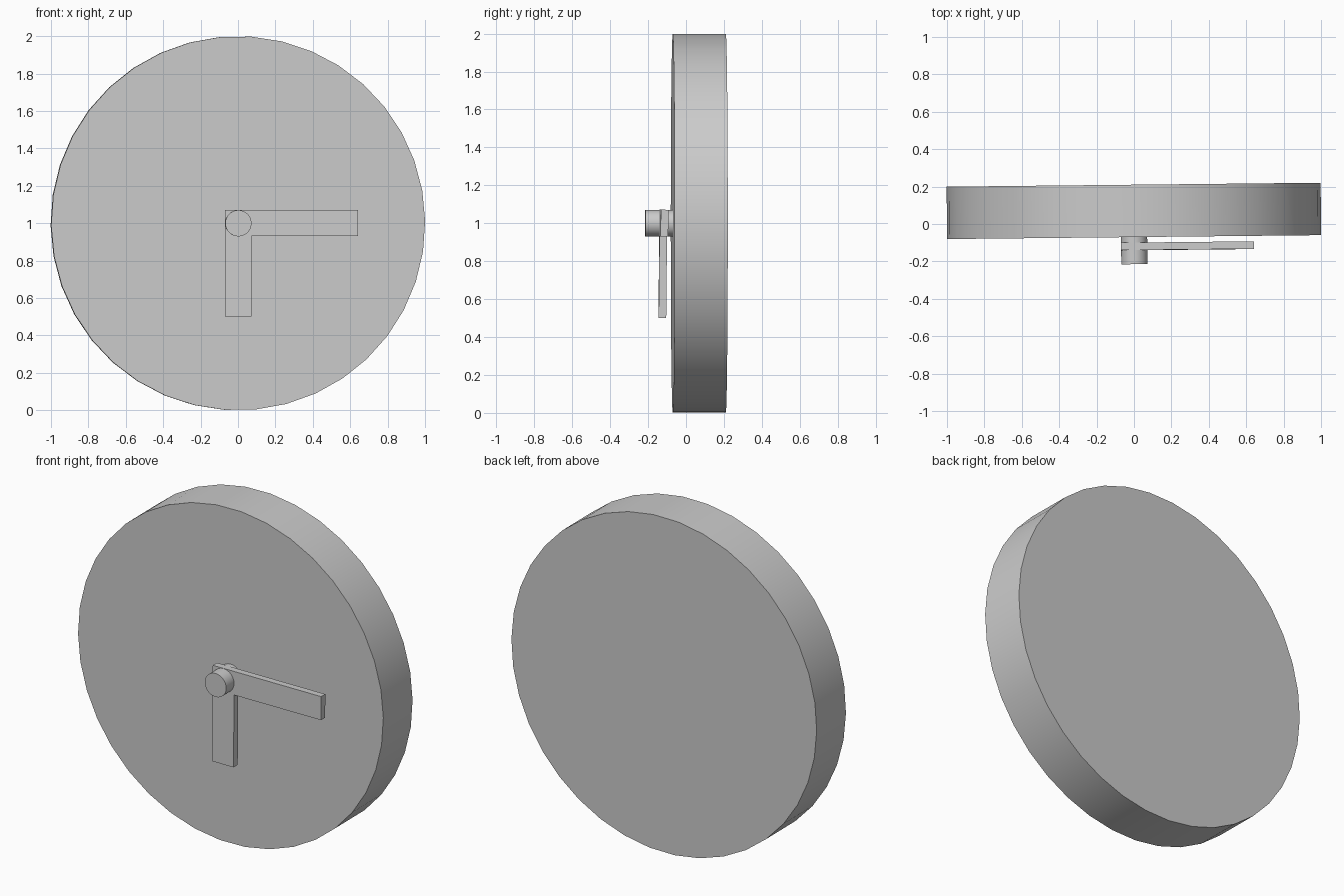
import bpy, bmesh, math
from mathutils import Matrix, Vector

cube = bpy.data.objects.get("Cube")
if cube:
    bpy.data.objects.remove(cube, do_unlink=True)

GREY = (0.6, 0.6, 0.6, 1)
grey = bpy.data.materials.new("plain_grey")
grey.use_nodes = True
grey.diffuse_color = GREY
grey.node_tree.nodes["Principled BSDF"].inputs["Base Color"].default_value = GREY

# The whole clock is turned very slightly about the vertical axis
TURN = Matrix.Translation((0, 0, 1)) @ Matrix.Rotation(0.0105, 4, 'Z')


def prism(name, outline, front, back, tilt=0.0):
    """Extrude an outline in the x-z plane from y=front to y=back."""
    bm = bmesh.new()
    face = bm.faces.new([bm.verts.new((x, front, z)) for x, z in outline])
    ext = bmesh.ops.extrude_face_region(bm, geom=[face], use_keep_orig=True)
    moved = [v for v in ext["geom"] if isinstance(v, bmesh.types.BMVert)]
    bmesh.ops.translate(bm, verts=moved, vec=Vector((0, back - front, 0)))
    bmesh.ops.recalc_face_normals(bm, faces=bm.faces)
    bm.transform(TURN @ Matrix.Rotation(tilt, 4, 'X'))
    mesh = bpy.data.meshes.new(name)
    bm.to_mesh(mesh)
    bm.free()
    mesh.materials.append(grey)
    obj = bpy.data.objects.new(name, mesh)
    bpy.context.collection.objects.link(obj)
    bpy.ops.object.select_all(action='DESELECT')
    obj.select_set(True)
    bpy.context.view_layer.objects.active = obj
    bpy.ops.object.shade_smooth_by_angle(angle=math.radians(30))
    return obj


def circle(radius, sides, phase=0.0):
    angles = [phase + 2 * math.pi * i / sides for i in range(sides)]
    return [(radius * math.cos(a), radius * math.sin(a)) for a in angles]


# Thick round clock body
prism("clock_body", circle(1.0, 38, math.radians(0.7)), -0.07, 0.21)

# Central spindle
prism("spindle", circle(0.07, 38), -0.215, -0.07)

# Two flat hands joined at the spindle, square at the corner
W = 0.07
hands = [(-W, W), (-W, -0.5), (W, -0.5), (W, -W), (0.64, -W), (0.64, W)]
prism("clock_hands", hands, -0.14, -0.10, tilt=-0.01)
